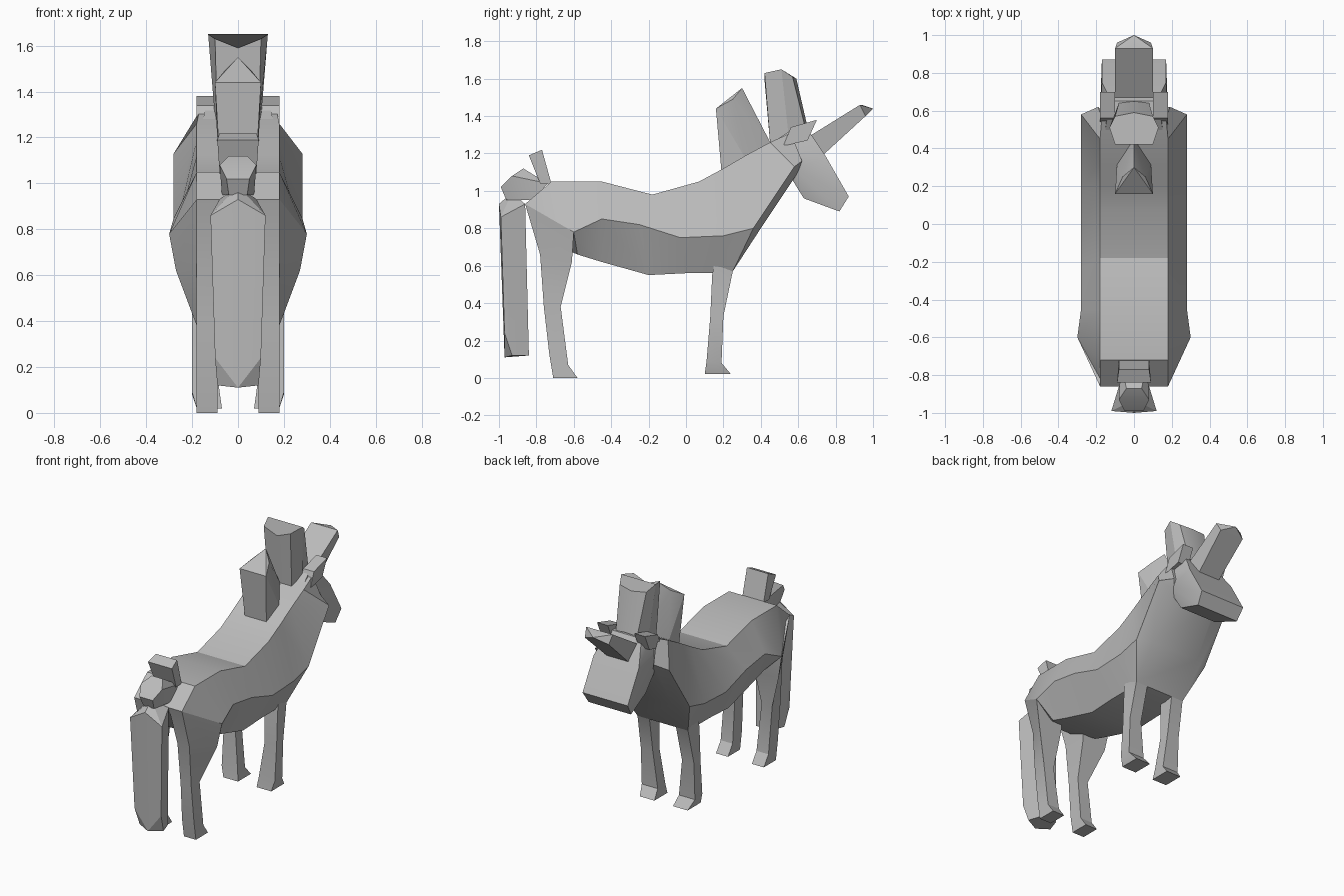
import bpy, bmesh, math

if "Cube" in bpy.data.objects:
    bpy.data.objects.remove(bpy.data.objects["Cube"], do_unlink=True)

# One plain grey for the whole animal
grey = bpy.data.materials.new("plain grey")
grey.use_nodes = True
grey.diffuse_color = (.5, .5, .5, 1)
grey.node_tree.nodes["Principled BSDF"].inputs["Base Color"].default_value = grey.diffuse_color


def finish(name, bm):
    """Turn a bmesh into a named, shaded object."""
    bmesh.ops.recalc_face_normals(bm, faces=bm.faces)
    mesh = bpy.data.meshes.new(name)
    bm.to_mesh(mesh)
    bm.free()
    mesh.materials.append(grey)
    obj = bpy.data.objects.new(name, mesh)
    bpy.context.collection.objects.link(obj)
    bpy.ops.object.select_all(action="DESELECT")
    obj.select_set(True)
    bpy.context.view_layer.objects.active = obj
    bpy.ops.object.shade_smooth_by_angle(angle=math.radians(25))
    return obj


def loft(name, rings):
    """Skin a series of equal cross-sections and cap both ends."""
    bm = bmesh.new()
    loops = [[bm.verts.new(point) for point in ring] for ring in rings]
    count = len(loops[0])
    for lower, upper in zip(loops, loops[1:]):
        for i in range(count):
            j = (i + 1) % count
            bm.faces.new((lower[i], lower[j], upper[j], upper[i]))
    bm.faces.new(loops[0])
    bm.faces.new(loops[-1])
    return finish(name, bm)


def hull(name, half_points):
    """Faceted solid around points mirrored across the middle."""
    bm = bmesh.new()
    for x, y, z in half_points:
        bm.verts.new((x, y, z))
        if x:
            bm.verts.new((-x, y, z))
    result = bmesh.ops.convex_hull(bm, input=bm.verts)
    loose = [v for v in result["geom_interior"] if isinstance(v, bmesh.types.BMVert)]
    bmesh.ops.delete(bm, geom=loose, context="VERTS")
    bmesh.ops.dissolve_limit(bm, angle_limit=math.radians(2), verts=bm.verts, edges=bm.edges)
    return finish(name, bm)


# Body: each station gives a back edge, a widest flank ridge and a belly edge
stations = [
    ((.18, -.86, .93), (.18, -.84, .87), (.10, -.72, .72)),
    ((.18, -.72, 1.05), (.30, -.60, .78), (.18, -.58, .66)),
    ((.18, -.45, 1.05), (.28, -.45, .85), (.18, -.45, .62)),
    ((.18, -.18, .98), (.28, -.25, .82), (.18, -.20, .55)),
    ((.18, .07, 1.05), (.28, -.03, .75), (.18, 0, .56)),
    ((.18, .20, 1.12), (.28, .20, .76), (.18, .19, .56)),
    ((.18, .32, 1.19), (.28, .36, .80), (.19, .25, .57)),
    ((.18, .45, 1.26), (.28, .58, 1.13), (.18, .40, .80)),
    ((.17, .56, 1.31), (.19, .62, 1.16), (.17, .60, 1.10)),
]
loft("body", [half + tuple((-x, y, z) for x, y, z in reversed(half)) for half in stations])

# Legs: each section gives the back edge (y, z), front edge (y, z),
# outer x at the back and front, and the inner x
rear_sections = [
    (-.86, .93, -.60, .78, .18, .30, .08),
    (-.78, .66, -.61, .62, .18, .27, .09),
    (-.76, .38, -.67, .38, .18, .18, .10),
    (-.73, .12, -.63, .07, .18, .18, .09),
    (-.71, 0, -.58, 0, .18, .18, .09),
]
front_sections = [
    (.17, .72, .36, .80, .20, .25, .10),
    (.14, .55, .25, .57, .20, .19, .10),
    (.13, .33, .20, .33, .20, .20, .11),
    (.11, .09, .19, .08, .20, .20, .08),
    (.10, .02, .24, .02, .18, .18, .07),
]
for label, sections in (("rear", rear_sections), ("front", front_sections)):
    for side, s in (("left", 1), ("right", -1)):
        loft(f"{label}_leg_{side}", [
            [(s * inner, yb, zb), (s * back, yb, zb), (s * front, yf, zf), (s * inner, yf, zf)]
            for yb, zb, yf, zf, back, front, inner in sections])

# Head with a long sloping face, and two small pointed ears
hull("head", [(.16, .45, 1.25), (.14, .57, 1.33), (.12, .65, 1.33), (.17, .75, 1.18),
              (.17, .87, .97), (.16, .82, .89), (.14, .63, .96), (.18, .58, 1.12)])
for side, s in (("left", 1), ("right", -1)):
    loft(f"ear_{side}", [
        [(s * x, .56, 1.34), (s * x, .70, 1.38), (s * x, .65, 1.27), (s * x, .52, 1.24)]
        for x in (.10, .18)])

# Broad blunt horn
hull("horn", [(.10, .64, 1.28), (.08, .72, 1.18), (.10, .93, 1.46),
              (.09, .96, 1.40), (0, 1, 1.44), (0, .94, 1.46)])

# Forelock flaring upwards, with a notched top
forelock = [(.09, .45, 1.25), (.10, .42, 1.61), (0, .42, 1.59), (.13, .51, 1.65),
            (0, .51, 1.61), (.10, .57, 1.61), (0, .59, 1.61), (.09, .64, 1.33)]
lower = [(-.09, .45, 1.25), (0, .45, 1.25), (.09, .45, 1.25),
         (.10, .55, 1.28), (.08, .64, 1.33), (0, .65, 1.34), (-.08, .64, 1.33), (-.10, .55, 1.28)]
upper = [(-.10, .42, 1.63), (0, .42, 1.59), (.10, .42, 1.63),
         (.13, .51, 1.65), (.10, .57, 1.61), (0, .59, 1.60), (-.10, .57, 1.61), (-.13, .51, 1.65)]
loft("forelock", [lower, upper])

# Mane wedge on the neck
hull("mane", [(.08, .19, 1.10), (.10, .16, 1.44), (.06, .25, 1.49), (0, .30, 1.55),
              (.09, .32, 1.17), (0, .45, 1.26)])

# Tail root tuft, knot and hanging tail
hull("tail_tuft", [(.08, -.78, 1.04), (.09, -.84, 1.19), (.08, -.77, 1.22), (.08, -.72, 1.04)])
hull("tail_knot", [(.08, -.93, 1.08), (.04, -.87, 1.12), (.07, -.74, 1.04), (.05, -.99, 1.02),
                   (.04, -.96, .95), (.07, -.82, .95)])
hull("tail", [(.12, -.99, .86), (0, -1, .93), (.10, -.97, .24), (0, -.97, .11),
              (.09, -.93, .12), (.06, -.84, .12), (.08, -.86, .93), (0, -.93, .99)])
